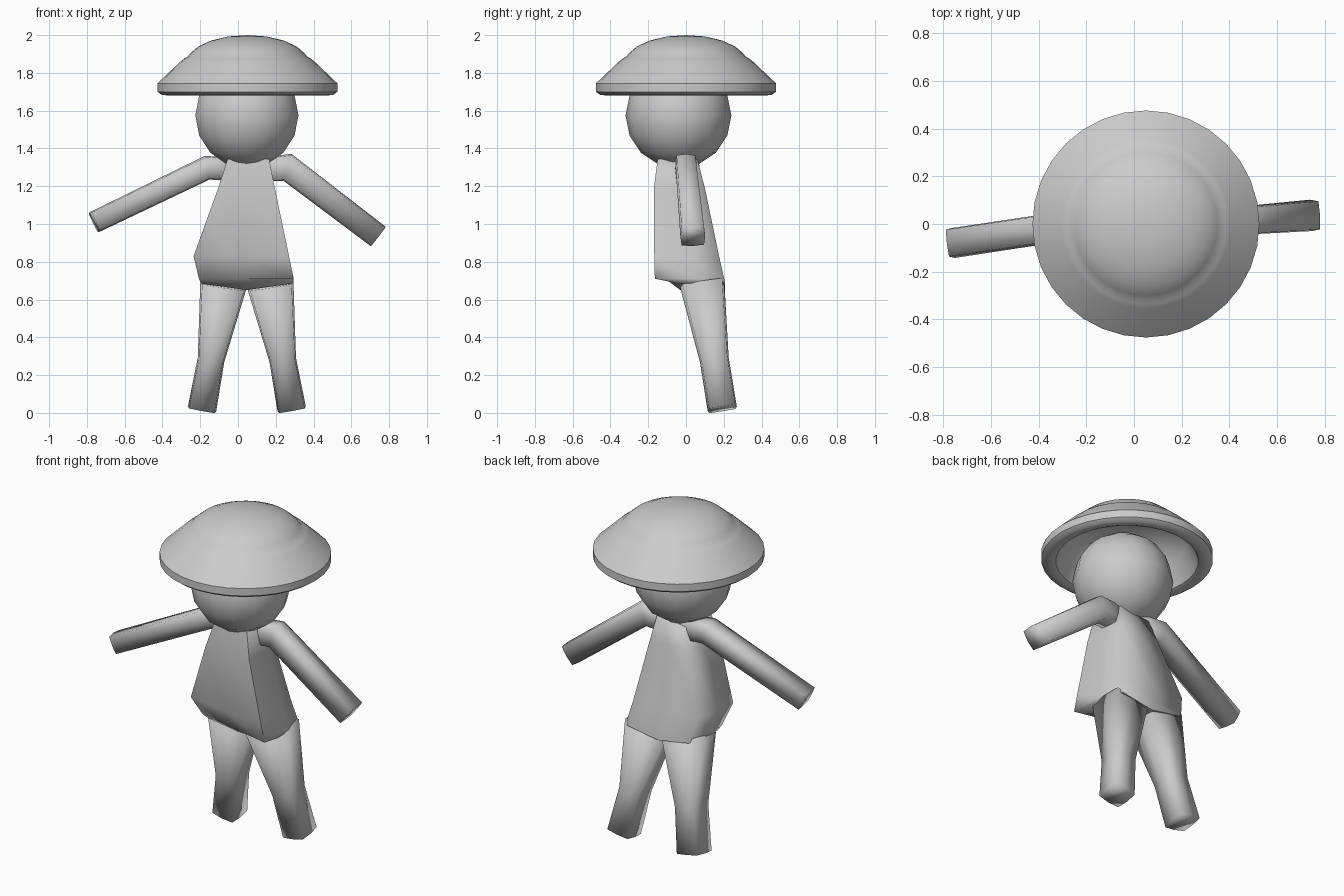
import bpy, bmesh, math
from mathutils import Vector

if "Cube" in bpy.data.objects:
    bpy.data.objects.remove(bpy.data.objects["Cube"])

CX = 0.047  # middle line of the body


def smooth(ob, angle):
    bpy.ops.object.select_all(action='DESELECT')
    ob.select_set(True)
    bpy.context.view_layer.objects.active = ob
    bpy.ops.object.shade_smooth_by_angle(angle=math.radians(angle))


def finish(name, rings, angle=40, capped=True):
    """Skin a list of equal-length vertex rings into one object."""
    bm = bmesh.new()
    loops = [[bm.verts.new(p) for p in r] for r in rings]
    n = len(loops[0])
    for a, b in zip(loops, loops[1:]):
        for i in range(n):
            j = (i + 1) % n
            bm.faces.new((a[i], a[j], b[j], b[i]))
    if capped:
        bm.faces.new(loops[0])
        bm.faces.new(loops[-1])
    bmesh.ops.remove_doubles(bm, verts=bm.verts, dist=1e-5)
    bmesh.ops.recalc_face_normals(bm, faces=bm.faces)
    me = bpy.data.meshes.new(name)
    bm.to_mesh(me)
    bm.free()
    ob = bpy.data.objects.new(name, me)
    bpy.context.collection.objects.link(ob)
    smooth(ob, angle)


def limb(name, path):
    """Boxy smooth-shaded tube along points (x, y, z, half width, half depth)."""
    pts = [Vector(p[:3]) for p in path]
    rings = []
    for i, p in enumerate(pts):
        t_in = (p - pts[i - 1]).normalized() if i else Vector()
        t_out = (pts[i + 1] - p).normalized() if i < len(pts) - 1 else Vector()
        t = (t_in + t_out).normalized()
        across = Vector((0, 1, 0)).cross(t).normalized()
        depth = t.cross(across)
        w, d = path[i][3:]
        # square section with lightly pulled-out middles
        rings.append([p + across * w * a + depth * d * b for a, b in (
            (.9, .9), (0, 1), (-.9, .9), (-1, 0), (-.9, -.9), (0, -1), (.9, -.9), (1, 0))])
    finish(name, rings, 120)


# Hat: lathed hollow shell with a thick rolled brim
hat = [(0, 2.0), (0.10, 1.993), (0.19, 1.972), (0.26, 1.94), (0.30, 1.906),
       (0.318, 1.885), (0.335, 1.876), (0.355, 1.86), (0.476, 1.745), (0.476, 1.70),
       (0.455, 1.684), (0.42, 1.68), (0.395, 1.69), (0.335, 1.82),
       (0.30, 1.88), (0.2, 1.94), (0, 1.965)]
N = 32
finish("hat", [[(0.05 + r * math.cos(k * math.tau / N), r * math.sin(k * math.tau / N), z)
                for k in range(N)] for r, z in hat], 35, capped=False)

# Head
bpy.ops.mesh.primitive_uv_sphere_add(segments=14, ring_count=8, radius=0.28,
                                     location=(CX, -0.04, 1.575))
head = bpy.context.object
head.name = "head"
smooth(head, 180)

# Torso: z, left, right, then depth of front right, front middle, front left, back
torso = [(1.345, -0.055, 0.165, -0.15, -0.15, -0.15, 0.06),
         (1.19, -0.105, 0.195, -0.17, -0.17, -0.165, 0.10),
         (0.83, -0.235, 0.27, -0.168, -0.16, -0.12, 0.175),
         (0.71, -0.207, 0.295, -0.165, -0.11, -0.05, 0.202),
         (0.65, -0.195, 0.288, -0.035, -0.03, -0.03, 0.207)]
rings = []
for z, l, r, fr, fm, fl, b in torso:
    w = r - l
    m = (fr + b) / 2 + 0.03
    up = 0.035 if z < 0.7 else 0  # hem rises towards the hips
    rings.append([(l, fl, z + up), (l + w * 0.5, fm, z), (r, fr, z + up), (r, m, z + up),
                  (r - w * 0.07, b, z + up), (l + w * 0.5, b, z),
                  (l + w * 0.07, b, z + up), (l, m, z + up)])
finish("torso", rings, 80)

# Legs: swept back, mirrored about the body's middle line
for side, name in ((-1, "left_leg"), (1, "right_leg")):
    limb(name, [(CX + side * dx, y, z, w, d) for dx, y, z, w, d in (
        (0.124, 0.086, 0.68, 0.124, 0.118),
        (0.190, 0.150, 0.28, 0.071, 0.077),
        (0.237, 0.192, 0.022, 0.076, 0.078))])

# Arms: short shoulder, then straight down and outward
limb("right_arm", [(0.06, 0.0, 1.285, 0.06, 0.06),
                   (0.262, 0.0, 1.30, 0.074, 0.055),
                   (0.741, 0.036, 0.935, 0.065, 0.066)])
limb("left_arm", [(0.03, 0.01, 1.285, 0.06, 0.06),
                  (-0.163, 0.01, 1.298, 0.064, 0.062),
                  (-0.76, -0.08, 1.01, 0.058, 0.063)])
